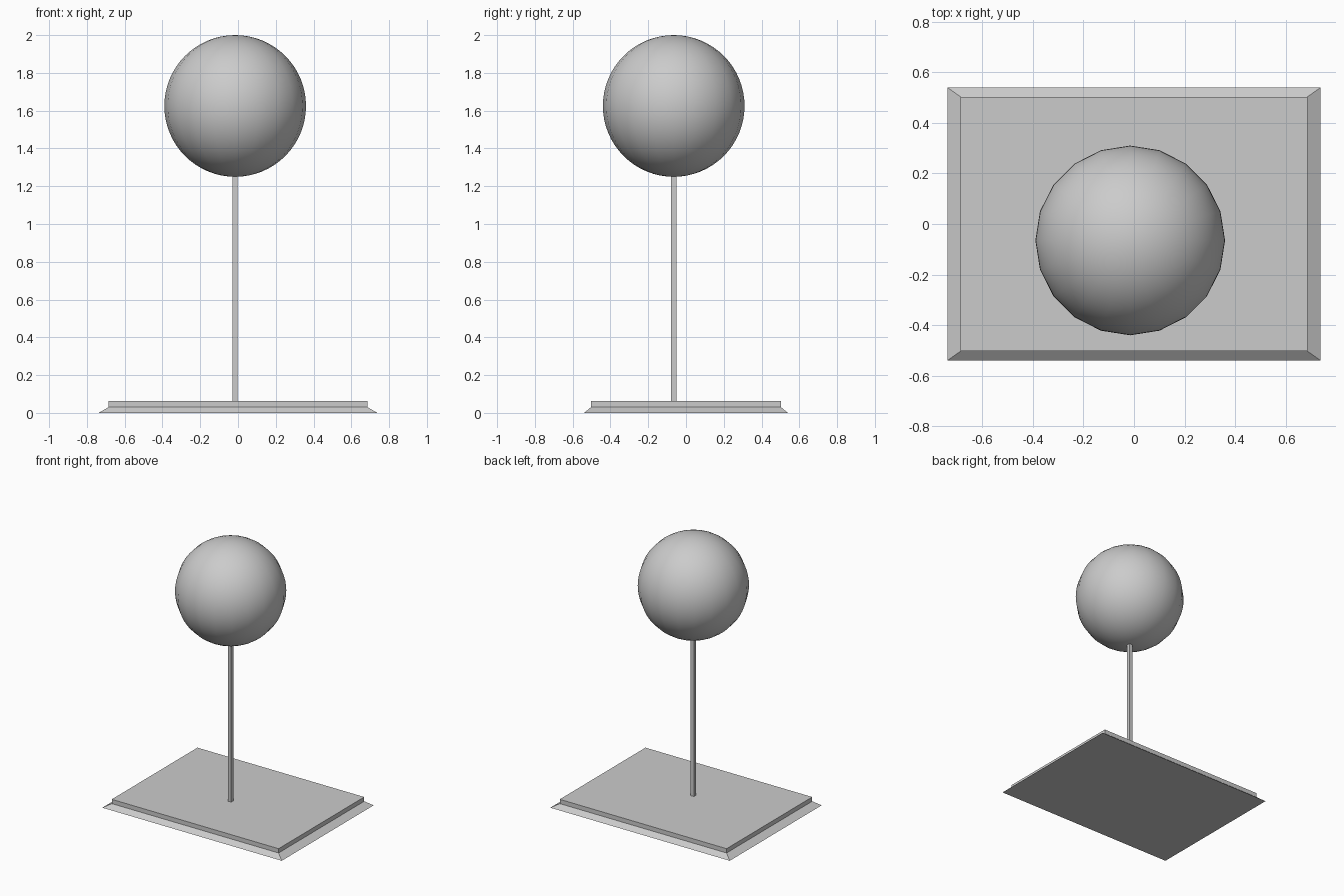
import bpy
import bmesh

if "Cube" in bpy.data.objects:
    bpy.data.objects.remove(bpy.data.objects["Cube"])

CX, CY = -0.015, -0.065   # post and ball axis


def make_object(name, bm):
    bmesh.ops.recalc_face_normals(bm, faces=bm.faces[:])
    mesh = bpy.data.meshes.new(name)
    bm.to_mesh(mesh)
    bm.free()
    obj = bpy.data.objects.new(name, mesh)
    bpy.context.collection.objects.link(obj)
    return obj


def rect_loft(name, levels, cx=0.0, cy=0.0):
    """Stack of rectangles (half_x, half_y, z), capped at both ends."""
    bm = bmesh.new()
    rings = [[bm.verts.new((cx + sx * hx, cy + sy * hy, z))
              for sx, sy in ((-1, -1), (1, -1), (1, 1), (-1, 1))]
             for hx, hy, z in levels]
    for lower, upper in zip(rings, rings[1:]):
        for i in range(4):
            j = (i + 1) % 4
            bm.faces.new((lower[i], lower[j], upper[j], upper[i]))
    bm.faces.new(rings[0][::-1])
    bm.faces.new(rings[-1])
    return make_object(name, bm)


# Base plate: flared foot below a straight slab
rect_loft("base", [(0.738, 0.54, 0.0), (0.686, 0.503, 0.03), (0.686, 0.503, 0.062)])

# Thin square post, just entering the ball
rect_loft("post", [(0.0135, 0.0135, 0.055), (0.0135, 0.0135, 1.26)], CX, CY)

# Ball: 20 sides around, smooth shaded
bpy.ops.mesh.primitive_uv_sphere_add(segments=20, ring_count=32, radius=0.375,
                                     location=(CX, CY, 1.625))
ball = bpy.context.object
ball.name = "ball"
bpy.ops.object.shade_smooth()
